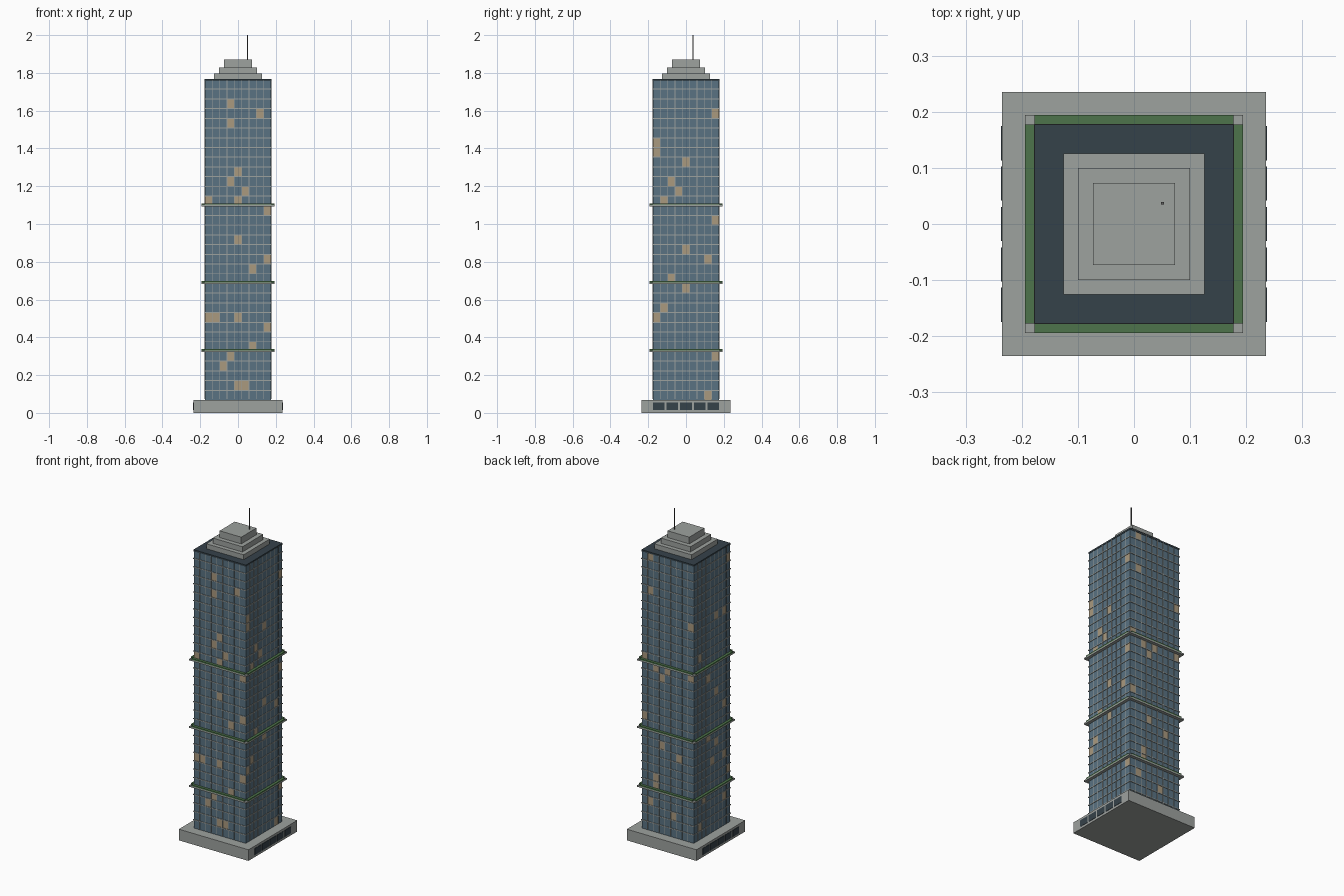
import bpy, bmesh, math
from mathutils import Matrix, Vector

default = bpy.data.objects.get("Cube")
if default:
    bpy.data.objects.remove(default, do_unlink=True)


def material(name, r, g, b):
    m = bpy.data.materials.new(name)
    m.use_nodes = True
    m.diffuse_color = (r, g, b, 1)
    m.node_tree.nodes["Principled BSDF"].inputs["Base Color"].default_value = (r, g, b, 1)
    return m


concrete = material("concrete_grey", 0.34, 0.36, 0.345)
glass = material("blue_glass", 0.10, 0.17, 0.225)
lit_glass = material("warm_lit_glass", 0.40, 0.32, 0.21)
dark = material("dark_slate", 0.036, 0.054, 0.068)
green = material("planting_green", 0.075, 0.175, 0.07)
metal = material("antenna_metal", 0.12, 0.12, 0.12)


def finish(name, bm, *mats):
    mesh = bpy.data.meshes.new(name)
    bm.to_mesh(mesh)
    bm.free()
    for m in mats:
        mesh.materials.append(m)
    obj = bpy.data.objects.new(name, mesh)
    bpy.context.scene.collection.objects.link(obj)
    return obj


def add_box(bm, centre, size):
    bmesh.ops.create_cube(bm, size=1, matrix=Matrix.Translation(centre) @ Matrix.Diagonal((*size, 1)))


def boxes(name, mat, items):
    bm = bmesh.new()
    for centre, size in items:
        add_box(bm, centre, size)
    return finish(name, bm, mat)


def block(name, mat, half, low, high):
    return boxes(name, mat, [((0, 0, (low + high) / 2), (2 * half, 2 * half, high - low))])


COLS, ROWS = 9, 33
WALL, FRAME = 0.175, 0.178
BOTTOM, TOP = 0.068, 1.765
FLOOR = (TOP - BOTTOM) / ROWS
BAY = 2 * WALL / COLS
MID = (TOP + BOTTOM) / 2

# Podium with dark openings on its two sides
block("podium", concrete, 0.235, 0, BOTTOM)
boxes("podium_windows", dark,
      [((side * 0.235, k * 0.072, 0.034), (0.004, 0.061, 0.04))
       for side in (-1, 1) for k in range(-2, 3)])

# Lit panes as row: columns, counted from the lower left of each wall
lit_front = {30: [3], 29: [7], 28: [3], 23: [4], 22: [3], 21: [5], 20: [0, 4], 19: [8], 16: [4],
             14: [8], 13: [6], 8: [0, 1, 4], 7: [8], 5: [6], 4: [3], 3: [2], 1: [4, 5]}
lit_right = {29: [8], 26: [0], 25: [0], 24: [4], 22: [2], 21: [3], 20: [1], 18: [8], 15: [4],
             14: [7], 12: [2], 11: [4], 9: [1], 8: [0], 4: [8], 0: [7]}
lit_back = {32: [1], 28: [1], 25: [8], 20: [0], 19: [2, 4, 8], 18: [3], 13: [0], 10: [3],
            9: [6], 6: [2], 5: [2], 3: [1], 2: [5]}
lit_left = {31: [8], 25: [5, 7], 21: [1], 18: [3], 16: [5], 14: [7], 11: [3], 10: [5],
            8: [4, 7], 6: [8], 4: [2], 3: [7], 1: [1]}

# Glass walls: one pane grid per side
walls = (("front", lit_front), ("right", lit_right), ("back", lit_back), ("left", lit_left))
for turn, (side, lit) in enumerate(walls):
    bm = bmesh.new()
    bmesh.ops.create_grid(bm, x_segments=COLS, y_segments=ROWS, size=1)
    for f in bm.faces:
        c = f.calc_center_median()
        col = int((c.x + 1) / 2 * COLS)
        row = int((c.y + 1) / 2 * ROWS)
        f.material_index = int(col in lit.get(row, ()))
    place = (Matrix.Rotation(turn * math.pi / 2, 4, "Z")
             @ Matrix.Translation((0, -WALL, MID))
             @ Matrix.Rotation(math.pi / 2, 4, "X")
             @ Matrix.Diagonal((WALL, (TOP - BOTTOM) / 2, 1, 1)))
    bm.transform(place)
    finish("glass_wall_" + side, bm, glass, lit_glass)

# Thin mullions and floor bands wrapping the tower
bars = []
for i in range(1, COLS):
    p = -WALL + i * BAY
    for s in (-1, 1):
        bars.append(((p, s * WALL, MID), (0.003, 0.005, TOP - BOTTOM - 0.01)))
        bars.append(((s * WALL, p, MID), (0.005, 0.003, TOP - BOTTOM - 0.01)))
boxes("mullions", concrete, bars)
boxes("floor_bands", concrete,
      [((0, 0, BOTTOM + i * FLOOR), (2 * FRAME, 2 * FRAME, 0.005)) for i in range(1, ROWS)])

# Planted terrace ledges
for n, floor in enumerate((5, 12, 20), 1):
    z = BOTTOM + floor * FLOOR
    block(f"terrace_ledge_{n}", concrete, 0.194, z - 0.003, z + 0.006)
    strips = []
    for s in (-1, 1):
        strips.append(((0, s * 0.186, z + 0.009), (0.354, 0.016, 0.008)))
        strips.append(((s * 0.186, 0, z + 0.009), (0.016, 0.354, 0.008)))
    boxes(f"terrace_planting_{n}", green, strips)

# Roof, stepped crown and antenna
block("roof_slab", dark, 0.177, TOP - 0.008, TOP + 0.002)
for n, (half, low, high) in enumerate(((0.126, 1.765, 1.797), (0.1, 1.797, 1.829), (0.073, 1.829, 1.87)), 1):
    block(f"crown_tier_{n}", concrete, half, low, high)
boxes("antenna", metal, [((0.051, 0.037, 1.935), (0.005, 0.005, 0.13))])
